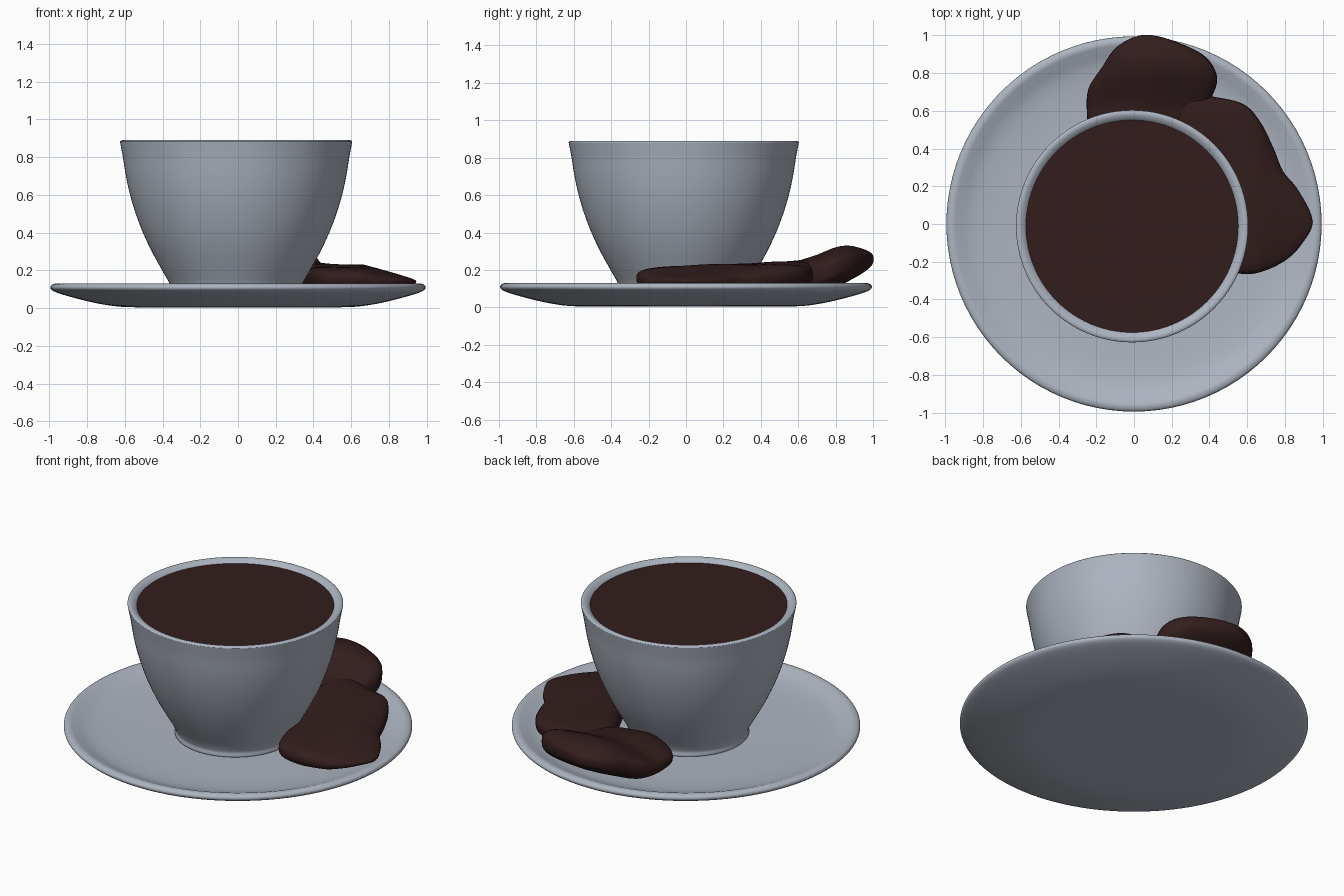
import bpy, bmesh, math
from mathutils import Vector

if "Cube" in bpy.data.objects:
    bpy.data.objects.remove(bpy.data.objects["Cube"])


def material(name, rgb):
    m = bpy.data.materials.new(name)
    m.diffuse_color = (*rgb, 1)
    m.use_nodes = True
    m.node_tree.nodes["Principled BSDF"].inputs["Base Color"].default_value = m.diffuse_color
    return m


GREY = material("grey ceramic", (0.42, 0.46, 0.53))
BROWN = material("dark chocolate", (0.033, 0.0125, 0.0125))


def finish(name, bm, mat, angle=60):
    bmesh.ops.recalc_face_normals(bm, faces=bm.faces)
    me = bpy.data.meshes.new(name)
    bm.to_mesh(me)
    bm.free()
    me.materials.append(mat)
    ob = bpy.data.objects.new(name, me)
    bpy.context.collection.objects.link(ob)
    bpy.context.view_layer.objects.active = ob
    ob.select_set(True)
    bpy.ops.object.shade_smooth_by_angle(angle=math.radians(angle))
    ob.select_set(False)
    return ob


def skin(bm, rings, first, last):
    """Join rings of vertices and close both ends with a centre point."""
    rows = [[bm.verts.new(p) for p in r] for r in rings]
    n = len(rows[0])
    for a, b in zip(rows, rows[1:]):
        for i in range(n):
            j = (i + 1) % n
            bm.faces.new((a[i], a[j], b[j], b[i]))
    for row, tip in ((rows[0], first), (rows[-1], last)):
        c = bm.verts.new(tip)
        for i in range(n):
            bm.faces.new((row[i], row[(i + 1) % n], c))


def spline(pts, steps, closed=False):
    """Catmull-Rom curve through 2D points."""
    p = [Vector(q) for q in pts]
    n = len(p)
    get = (lambda i: p[i % n]) if closed else (lambda i: p[min(max(i, 0), n - 1)])
    out = []
    for i in range(n if closed else n - 1):
        a, b, c, d = (get(i + k) for k in (-1, 0, 1, 2))
        for s in range(steps):
            t = s / steps
            out.append(0.5 * (2 * b + (c - a) * t + (2 * a - 5 * b + 4 * c - d) * t * t
                              + (3 * b - a - 3 * c + d) * t ** 3))
    return out if closed else out + [p[-1]]


def lathe(name, profile, mat, centre=(0, 0), n=96, steps=4):
    prof = spline(profile, steps)
    rings = [[(centre[0] + r * math.cos(2 * math.pi * i / n),
               centre[1] + r * math.sin(2 * math.pi * i / n), z) for i in range(n)]
             for r, z in prof]
    bm = bmesh.new()
    skin(bm, rings, (*centre, prof[0].y), (*centre, prof[-1].y))
    return finish(name, bm, mat)


def lump(name, outline, centre, top, bottom, mat, layers=22):
    """Soft pillow with a drawn outline and top / bottom height rules."""
    edge = spline(outline, 6, closed=True)
    c = Vector(centre)

    def point(p, k):
        zt, zb = top(p.x, p.y), bottom(p.x, p.y)
        return (p.x, p.y, (zt + zb) / 2 + (zt - zb) / 2 * k)

    rings = []
    for i in range(1, layers):
        a = math.pi * i / layers
        s = math.sin(a) ** 0.65
        k = math.copysign(abs(math.cos(a)) ** 0.65, math.cos(a))
        rings.append([point(c + (e - c) * s, k) for e in edge])
    bm = bmesh.new()
    skin(bm, rings, point(c, 1), point(c, -1))
    return finish(name, bm, mat, 80)


# Saucer: shallow dish with a rounded lip
lathe("saucer", [(0.30, 0.004), (0.58, 0.005), (0.72, 0.020), (0.86, 0.052), (0.96, 0.082),
                 (0.992, 0.102), (0.988, 0.122), (0.962, 0.130), (0.93, 0.120), (0.87, 0.098),
                 (0.80, 0.085), (0.70, 0.077), (0.55, 0.073), (0.30, 0.071)], GREY)

# Cup: tapering bowl with a thin rounded rim
CUP = (-0.01, -0.012)
lathe("cup", [(0.20, 0.06), (0.335, 0.065), (0.342, 0.10), (0.358, 0.14), (0.392, 0.20),
              (0.447, 0.30), (0.494, 0.40), (0.532, 0.50), (0.562, 0.60), (0.584, 0.70),
              (0.600, 0.80), (0.613, 0.87), (0.614, 0.884), (0.600, 0.890), (0.582, 0.885),
              (0.562, 0.868), (0.552, 0.84), (0.30, 0.82)], GREY, CUP)

# Drink filling the cup almost to the rim
lathe("drink", [(0.40, 0.83), (0.550, 0.845), (0.561, 0.865), (0.555, 0.869), (0.30, 0.870)],
      BROWN, CUP)


# Right biscuit: low slab hugging the side of the cup and running under the back one
def right_top(x, y):
    return (0.228 - 0.24 * max(0, x - 0.66) + 0.10 * max(0, y - 0.36)
            + 0.06 * max(0, 0.5 - x) + 0.004 * math.sin(9 * x + 11 * y))


def right_bottom(x, y):
    return 0.08 + 0.22 * max(0, math.hypot(x, y) - 0.78)


lump("right_biscuit",
     [(0.44, -0.22), (0.58, -0.265), (0.70, -0.245), (0.82, -0.18), (0.90, -0.09), (0.945, 0.02),
      (0.87, 0.18), (0.79, 0.28), (0.74, 0.40), (0.67, 0.54), (0.58, 0.635), (0.42, 0.675),
      (0.26, 0.70), (0.20, 0.45), (0.28, 0.25), (0.35, 0.10), (0.38, -0.08)],
     (0.56, 0.22), right_top, right_bottom, BROWN)


# Back biscuit: thicker piece tilted up over the saucer lip
def back_top(x, y):
    rise = min(max((y - 0.58) / 0.30, 0), 1)
    return (0.245 + 0.088 * rise * rise * (3 - 2 * rise) - 0.2 * max(0, -0.02 - x)
            - 0.05 * max(0, y - 0.9) + 0.005 * math.sin(14 * x - 8 * y))


def back_bottom(x, y):
    return 0.08 + 0.42 * max(0, y - 0.74)


lump("back_biscuit",
     [(-0.23, 0.46), (-0.25, 0.60), (-0.24, 0.72), (-0.17, 0.83), (-0.10, 0.93), (0.0, 0.99),
      (0.10, 1.0), (0.25, 0.955), (0.38, 0.885), (0.44, 0.78), (0.41, 0.67), (0.33, 0.56),
      (0.20, 0.40), (0.0, 0.36), (-0.14, 0.39)],
     (0.09, 0.70), back_top, back_bottom, BROWN)
